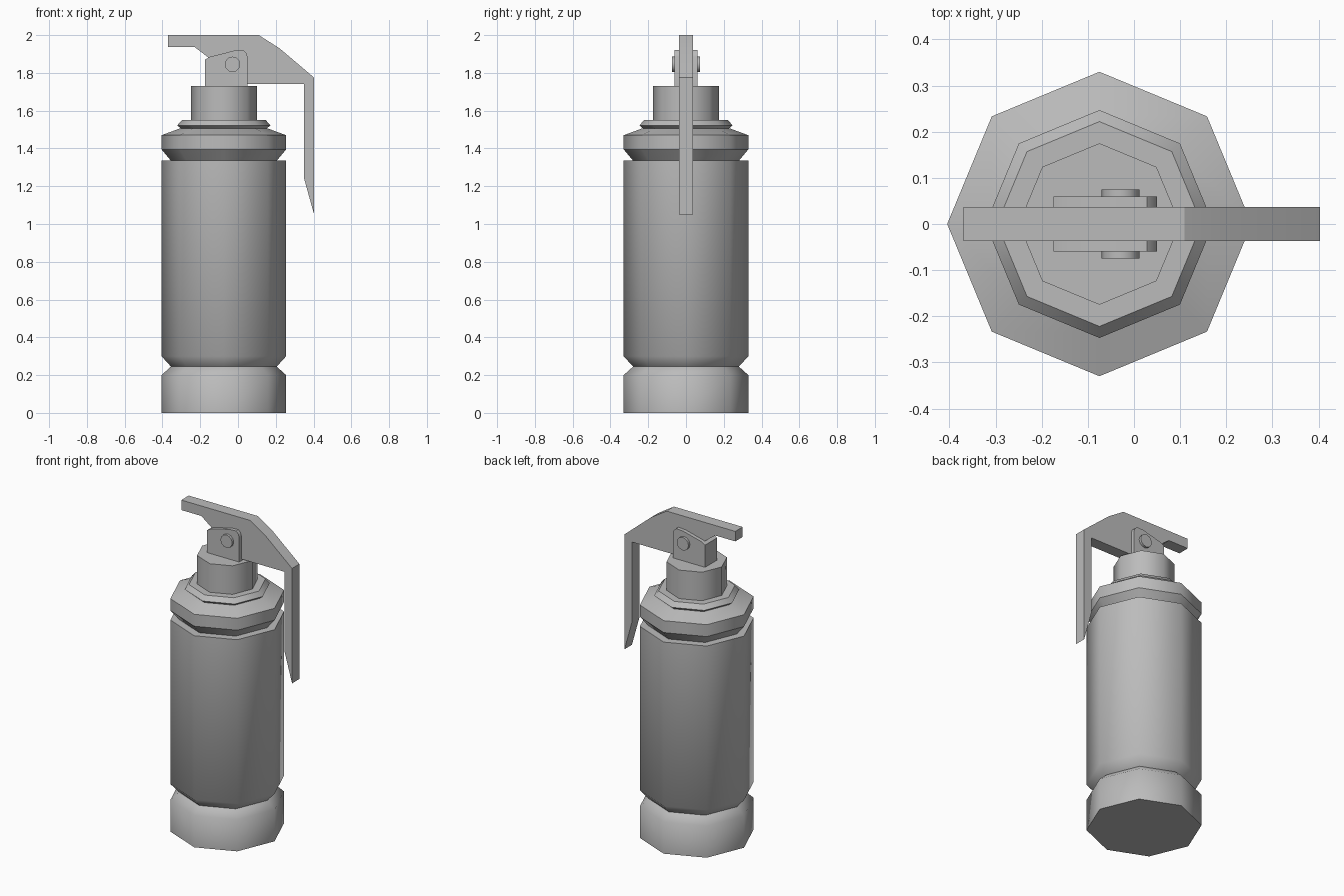
import bpy, bmesh, math

if "Cube" in bpy.data.objects:
    bpy.data.objects.remove(bpy.data.objects["Cube"])

AXIS_X = -0.075

grey = bpy.data.materials.new("plain grey")
grey.use_nodes = True
tone = (0.5, 0.5, 0.5, 1)
grey.diffuse_color = tone
grey.node_tree.nodes["Principled BSDF"].inputs["Base Color"].default_value = tone


def finish(bm, name):
    bmesh.ops.recalc_face_normals(bm, faces=bm.faces)
    mesh = bpy.data.meshes.new(name)
    bm.to_mesh(mesh)
    bm.free()
    mesh.materials.append(grey)
    obj = bpy.data.objects.new(name, mesh)
    bpy.context.collection.objects.link(obj)
    return obj


def octagon(name, profile, sharp):
    """Eight-sided capped lathe of (radius, z); rings listed in sharp keep a hard edge."""
    bm = bmesh.new()
    rings = []
    for r, z in profile:
        rings.append([bm.verts.new((AXIS_X + r * math.cos(k * math.tau / 8),
                                    r * math.sin(k * math.tau / 8), z)) for k in range(8)])
    for low, high in zip(rings, rings[1:]):
        for k in range(8):
            n = (k + 1) % 8
            bm.faces.new((low[k], low[n], high[n], high[k])).smooth = True
    for ring in (rings[0], rings[-1]):
        bm.faces.new(ring)
    for i in {0, len(rings) - 1, *sharp}:
        for k in range(8):
            bm.edges.get((rings[i][k], rings[i][(k + 1) % 8])).smooth = False
    return finish(bm, name)


def plate(name, outline, half):
    """Side outline of (x, z) extruded evenly about y = 0."""
    bm = bmesh.new()
    face = bm.faces.new([bm.verts.new((x, -half, z)) for x, z in outline])
    ext = bmesh.ops.extrude_face_region(bm, geom=[face])["geom"]
    verts = [g for g in ext if isinstance(g, bmesh.types.BMVert)]
    bmesh.ops.translate(bm, verts=verts, vec=(0, 2 * half, 0))
    obj = finish(bm, name)
    bpy.ops.object.select_all(action='DESELECT')
    obj.select_set(True)
    bpy.context.view_layer.objects.active = obj
    bpy.ops.object.shade_smooth_by_angle(angle=math.radians(32))
    return obj


# Canister: base, groove, main tube with flat rim
octagon("canister_body", [(0.33, 0), (0.33, 0.2), (0.28, 0.245), (0.33, 0.3),
                          (0.33, 1.335), (0.28, 1.335)], [2, 4])
# Collar, seal ring and neck stacked on top
octagon("collar", [(0.28, 1.335), (0.33, 1.395), (0.33, 1.47), (0.235, 1.505)], [1, 2])
octagon("seal_ring", [(0.22, 1.5), (0.247, 1.522), (0.222, 1.55)], [1])
octagon("neck", [(0.175, 1.55), (0.175, 1.73)], [])

# Bracket holding the lever
plate("lever_bracket", [(-0.175, 1.73), (0.05, 1.73), (0.05, 1.885), (0.044, 1.905),
                        (0.028, 1.92), (-0.02, 1.918), (-0.15, 1.885), (-0.175, 1.87)], 0.06)
# Pivot pin through the bracket
pin = [(-0.029 + 0.041 * math.cos(k * math.tau / 12),
        1.845 + 0.041 * math.sin(k * math.tau / 12)) for k in range(12)]
plate("pivot_pin", pin, 0.075)
# Bent safety lever
plate("lever", [(-0.37, 2), (0.11, 2), (0.22, 1.93), (0.403, 1.775), (0.403, 1.05),
                (0.35, 1.24), (0.35, 1.74), (-0.1, 1.74), (-0.155, 1.88),
                (-0.23, 1.937), (-0.37, 1.937)], 0.037)
